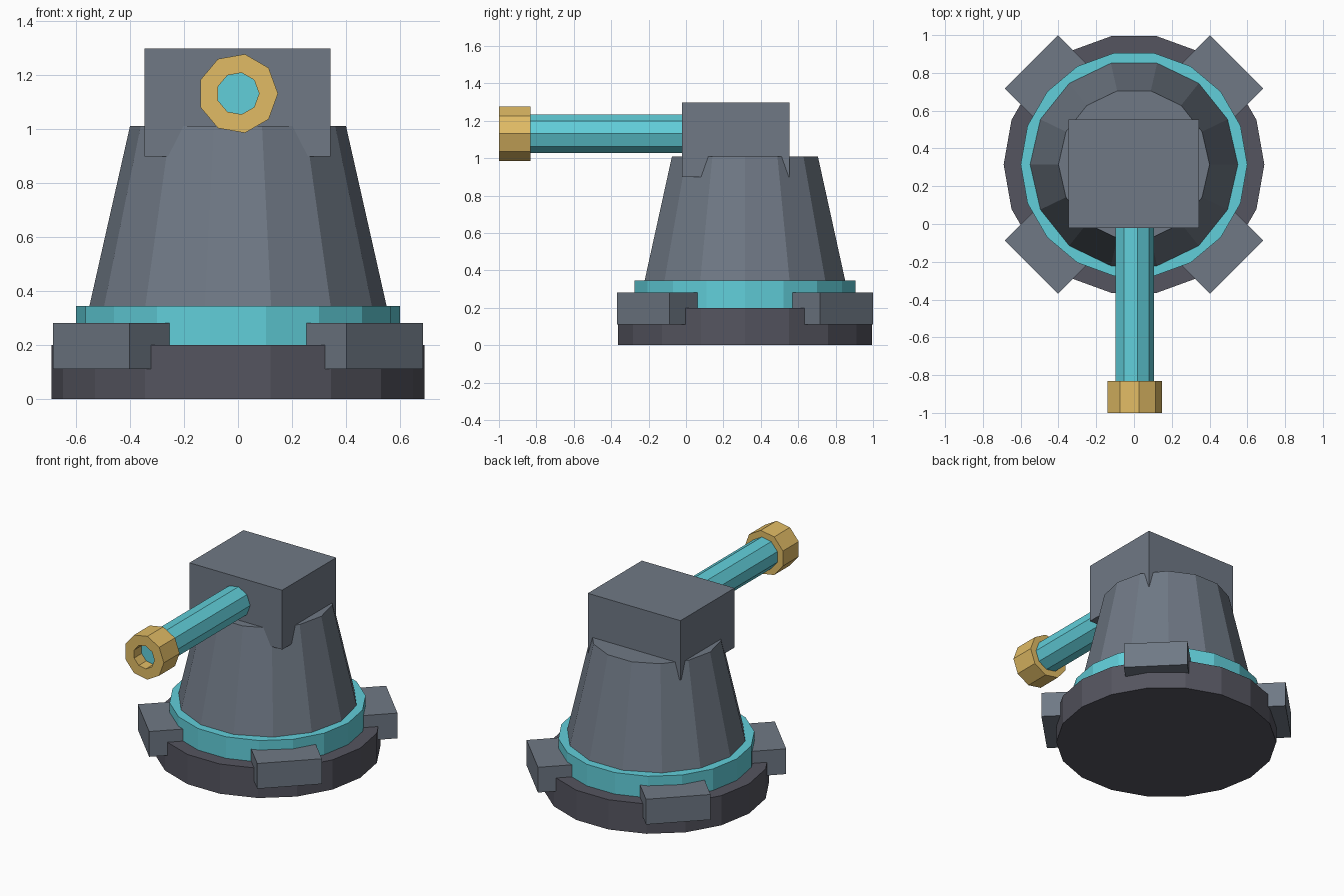
import bpy, bmesh
from math import cos, sin, pi, radians
from mathutils import Matrix, Vector

if "Cube" in bpy.data.objects:
    bpy.data.objects.remove(bpy.data.objects["Cube"])

CY = 0.315  # y of the pedestal axis


def material(name, rgb):
    m = bpy.data.materials.new(name)
    m.diffuse_color = (*rgb, 1)
    m.use_nodes = True
    m.node_tree.nodes["Principled BSDF"].inputs["Base Color"].default_value = m.diffuse_color
    return m


DARK = material("dark_metal", (0.09, 0.09, 0.115))
STEEL = material("steel", (0.16, 0.19, 0.235))
TEAL = material("teal", (0.12, 0.62, 0.70))
GOLD = material("gold", (0.75, 0.50, 0.13))


def add_object(name, bm, mat, matrix):
    bmesh.ops.recalc_face_normals(bm, faces=bm.faces)
    me = bpy.data.meshes.new(name)
    bm.to_mesh(me)
    bm.free()
    me.materials.append(mat)
    ob = bpy.data.objects.new(name, me)
    ob.matrix_world = matrix
    bpy.context.collection.objects.link(ob)
    return ob


def lathe(name, profile, sides, mat, matrix):
    """Faceted solid from (radius, height) points, capped at both ends."""
    bm = bmesh.new()
    rings = [[bm.verts.new((r * cos(2 * pi * i / sides), r * sin(2 * pi * i / sides), h))
              for i in range(sides)] for r, h in profile]
    for a, b in zip(rings, rings[1:]):
        for i in range(sides):
            j = (i + 1) % sides
            bm.faces.new((a[i], a[j], b[j], b[i]))
    bm.faces.new(rings[0])
    bm.faces.new(rings[-1])
    return add_object(name, bm, mat, matrix)


def box(name, size, mat, matrix):
    bm = bmesh.new()
    bmesh.ops.create_cube(bm, size=1)
    bmesh.ops.scale(bm, vec=Vector(size), verts=bm.verts)
    return add_object(name, bm, mat, matrix)


# Pedestal stack
axis = Matrix.Translation((0, CY, 0))
lathe("base_plate", [(0.69, 0), (0.69, 0.2)], 18, DARK, axis)
lathe("base_ring", [(0.60, 0.2), (0.60, 0.345)], 18, TEAL, axis)
lathe("tapered_body", [(0.55, 0.345), (0.40, 1.01)], 14, STEEL, axis)

# Four diagonal clamp feet
for i in range(4):
    turn = Matrix.Rotation(radians(45 + 90 * i), 4, 'Z')
    box(f"clamp_foot_{i + 1}", (0.30, 0.40, 0.17), STEEL,
        axis @ turn @ Matrix.Translation((0.619, 0, 0.196)))

# Head block
box("head_block", (0.69, 0.575, 0.40), STEEL, Matrix.Translation((-0.002, 0.267, 1.098)))

# Barrel and hollow muzzle, lying along -y
forward = Matrix.Translation((0, 0, 1.131)) @ Matrix.Rotation(radians(90), 4, 'X')
lathe("barrel", [(0.105, -0.10), (0.105, 0.83), (0.085, 0.90), (0.085, 0.92)], 9, TEAL, forward)
lathe("muzzle", [(0.078, 0.92), (0.078, 1.0), (0.148, 1.0), (0.148, 0.832), (0.078, 0.832)],
      9, GOLD, forward)
# Open the muzzle bore: drop the two caps so the barrel end shows inside
me = bpy.data.objects["muzzle"].data
bm = bmesh.new()
bm.from_mesh(me)
bmesh.ops.delete(bm, geom=[f for f in bm.faces if len(f.verts) > 4], context='FACES_ONLY')
bm.to_mesh(me)
bm.free()
